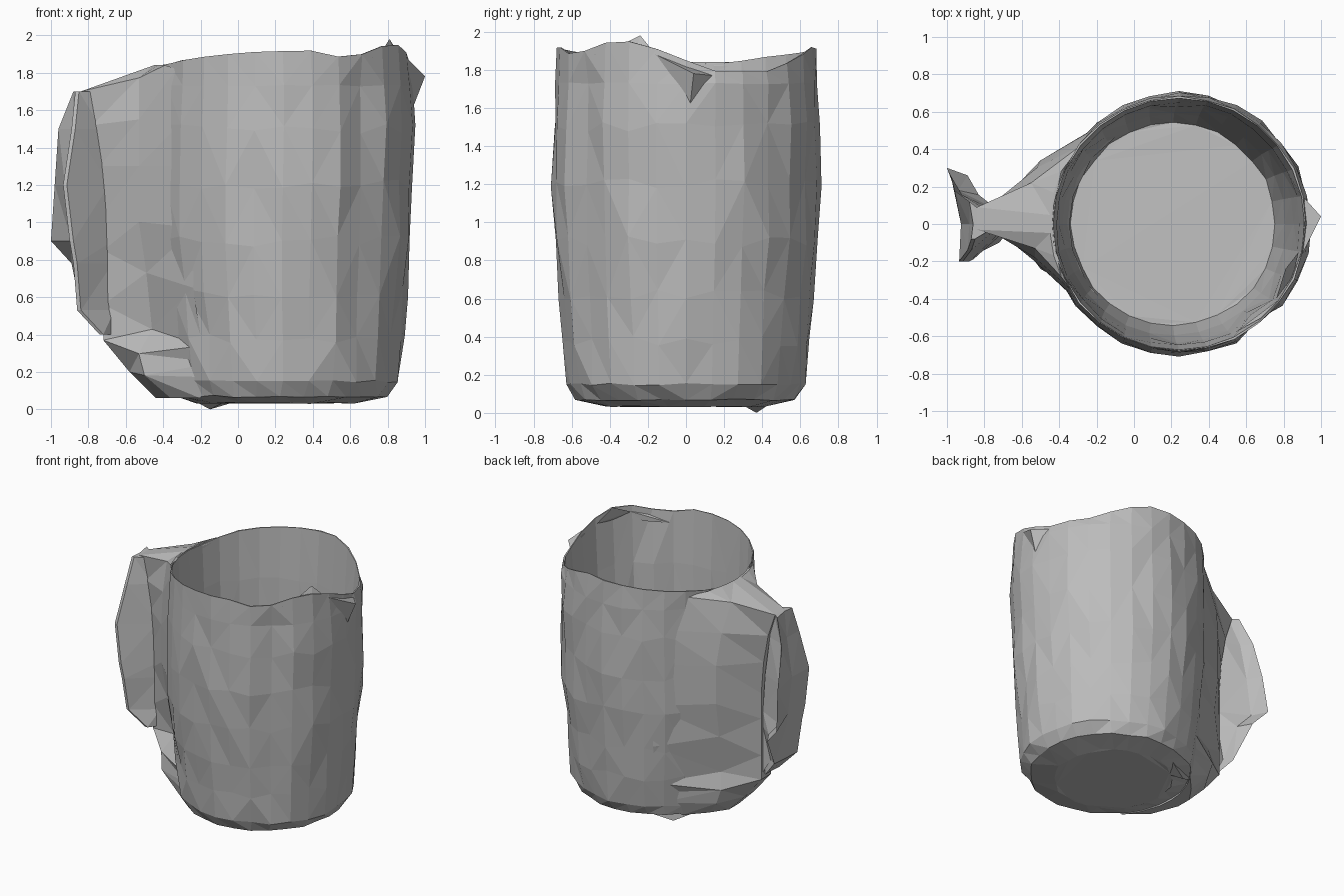
import bpy, bmesh, math, random
from mathutils import Vector

random.seed(4)
if "Cube" in bpy.data.objects:
    bpy.data.objects.remove(bpy.data.objects["Cube"], do_unlink=True)

clay = bpy.data.materials.new("clay grey")
clay.use_nodes = True
GREY = (0.5, 0.5, 0.5, 1)
clay.diffuse_color = GREY
clay.node_tree.nodes["Principled BSDF"].inputs["Base Color"].default_value = GREY


def loft(name, rings, cap_start=True, cap_end=True):
    """Skin a list of equal closed rings with flat triangles."""
    bm = bmesh.new()
    rows = [[bm.verts.new(p) for p in ring] for ring in rings]
    count = len(rows[0])
    for low, high in zip(rows, rows[1:]):
        for i in range(count):
            j = (i + 1) % count
            bm.faces.new((low[i], low[j], high[j], high[i]))
    for wanted, row in ((cap_start, rows[0]), (cap_end, rows[-1])):
        if wanted:
            bm.faces.new(row)
    bmesh.ops.triangulate(bm, faces=bm.faces[:])
    bmesh.ops.recalc_face_normals(bm, faces=bm.faces[:])
    mesh = bpy.data.meshes.new(name)
    bm.to_mesh(mesh)
    bm.free()
    mesh.materials.append(clay)
    obj = bpy.data.objects.new(name, mesh)
    bpy.context.collection.objects.link(obj)
    return obj


SIDES = 28
RIM = [(0, 1.85), (14, 1.79), (40, 1.79), (58, 1.86), (75, 1.92), (105, 1.9), (140, 1.87), (165, 1.83),
       (200, 1.84), (235, 1.89), (255, 1.91), (282, 1.92), (302, 1.87), (318, 1.94), (338, 1.95), (360, 1.85)]


def rim_height(a):
    """Uneven torn rim, in degrees around the cup."""
    for (a0, z0), (a1, z1) in zip(RIM, RIM[1:]):
        if a0 <= a <= a1:
            return z0 + (z1 - z0) * (a - a0) / (a1 - a0)


def cup_ring(r, z, cx, jitter, rim=False):
    ring = []
    for i in range(SIDES):
        deg = 360 * i / SIDES
        a = math.radians(deg)
        rr = r + random.uniform(-jitter, jitter)
        # shallow crease on the front right of the wall
        if 0.5 < z < 1.75 and 300 < deg < 312:
            rr -= 0.03
        if rim:
            z = rim_height(deg)
        dz = 0 if rim else random.uniform(-jitter, jitter) * (2.5 if 0.3 < z < 1.7 else 0.5)
        ring.append(Vector((cx + rr * math.cos(a), rr * math.sin(a), z + dz)))
    return ring


# Cup: outside from the base up, over the sharp rim, down the inside to the floor
outside = [(0.42, 0.035, 0.2), (0.575, 0.07, 0.225), (0.62, 0.15, 0.24), (0.64, 0.38, 0.24),
           (0.665, 0.62, 0.235), (0.69, 0.9, 0.235), (0.7, 1.2, 0.24), (0.695, 1.5, 0.245)]
rings = [cup_ring(r, z, cx, 0.012) for r, z, cx in outside]
rings.append(cup_ring(0.69, 1.73, 0.245, 0.008))
rings.append(cup_ring(0.68, 1.85, 0.24, 0.005, True))
rings.append(cup_ring(0.672, 1.85, 0.24, 0, True))
inside = [(0.65, 1.5, 0.235), (0.63, 1.0, 0.225), (0.595, 0.5, 0.215), (0.545, 0.16, 0.21)]
rings += [cup_ring(r, z, cx, 0.006) for r, z, cx in inside]
# floor tilts slightly up towards the front right
for v in rings[-1]:
    v.z += 0.07 * (v.x - 0.21 - v.y)
loft("cup", rings)


def on_wall(y, z):
    """Point on the left of the cup, hidden inside the thickness of its wall."""
    r = 0.58 if z < 0.3 else 0.62 if z < 0.6 else 0.668
    return Vector((0.235 - math.sqrt(r * r - y * y), y, z))


# Web filling the handle opening, hollowed above a ledge:
# z, drop towards the cup, tip x, front root y, front middle (x, y), back middle (x, y), back root y
web_rows = [(0.06, 0, -0.44, -0.38, -0.36, -0.24, -0.35, 0.22, 0.36),
            (0.2, 0.03, -0.58, -0.47, -0.5, -0.24, -0.46, 0.28, 0.47),
            (0.37, 0.12, -0.72, -0.46, -0.53, -0.2, -0.5, 0.28, 0.5),
            (0.56, 0.22, -0.72, -0.45, -0.46, -0.13, -0.48, 0.25, 0.53),
            (0.85, 0.2, -0.72, -0.47, -0.49, -0.18, -0.5, 0.3, 0.57),
            (1.05, 0.08, -0.72, -0.48, -0.53, -0.2, -0.5, 0.34, 0.58),
            (1.3, 0, -0.74, -0.47, -0.53, -0.2, -0.5, 0.34, 0.58),
            (1.52, -0.05, -0.78, -0.44, -0.53, -0.18, -0.52, 0.3, 0.54),
            (1.7, -0.12, -0.84, -0.36, -0.53, -0.13, -0.55, 0.22, 0.42)]
INNER = (0.7, 0.3)
rings = []
for z, drop, tip, fy, fx, fm, bx, bm_y, by in web_rows:
    low = z - drop
    mid = z - 0.6 * drop
    ring = [on_wall(fy, low), Vector((fx, fm, mid)), Vector((tip, -0.03, z)),
            Vector((tip, 0.09, z)), Vector((bx, bm_y, mid)), on_wall(by, low)]
    ring += [on_wall(by * k, low) for k in INNER] + [on_wall(0, low)]
    ring += [on_wall(fy * k, low) for k in reversed(INNER)]
    rings.append(ring)


def rim_arc(r, degrees):
    return [Vector((0.24 + r * math.cos(math.radians(d)), r * math.sin(math.radians(d)), 1.84)) for d in degrees]


# the shoulder meets the rim along a narrow arc
rings.append(rim_arc(0.69, (204, 194, 184, 176, 166, 156)) + rim_arc(0.677, (162, 171, 180, 189, 198)))
loft("handle_web", rings)

# Handle strip with a flared back fin: z, front x, inner x, front y, fin x, fin y
strip_rows = [(0.4, -0.74, -0.66, -0.1, -0.73, 0.05), (0.53, -0.86, -0.66, -0.16, -0.84, 0.1),
              (0.78, -0.88, -0.67, -0.19, -0.89, 0.26), (0.9, -0.9, -0.67, -0.2, -1.0, 0.3),
              (1.2, -0.935, -0.69, -0.2, -0.98, 0.26), (1.5, -0.89, -0.73, -0.14, -0.96, 0.18),
              (1.7, -0.87, -0.75, -0.08, -0.88, 0.12)]
rings = []
for z, fx, ix, fy, bx, by in strip_rows:
    rings.append([Vector((fx, fy, z)), Vector((fx + 0.02, fy, z)), Vector((ix, -0.02, z)),
                  Vector((ix - 0.05, 0.07, z)), Vector((bx + 0.06, by * 0.6, z)),
                  Vector((bx, by, z)), Vector((fx + 0.01, 0.0, z))])
loft("handle_strip", rings)


def shard(name, points):
    """Thin torn sliver made from three base points and a tip."""
    loft(name, [[Vector(p) for p in points[:3]], [Vector(points[3])] * 3], True, False)


# Torn slivers on the rim and under the base
shard("rim_shard_right", [(0.9, -0.16, 1.88), (0.91, 0.14, 1.77), (0.93, 0.02, 1.6), (1.0, 0.04, 1.78)])
shard("rim_shard_front", [(0.76, -0.4, 1.9), (0.88, -0.15, 1.87), (0.85, -0.28, 1.85), (0.81, -0.24, 1.98)])
shard("rim_flap_front", [(0.72, -0.48, 1.88), (0.78, -0.4, 1.9), (0.7, -0.46, 1.82), (0.54, -0.58, 1.8)])
shard("base_shard_back", [(-0.28, 0.3, 0.07), (0.05, 0.46, 0.06), (-0.05, 0.28, 0.05), (-0.15, 0.37, 0.0)])
